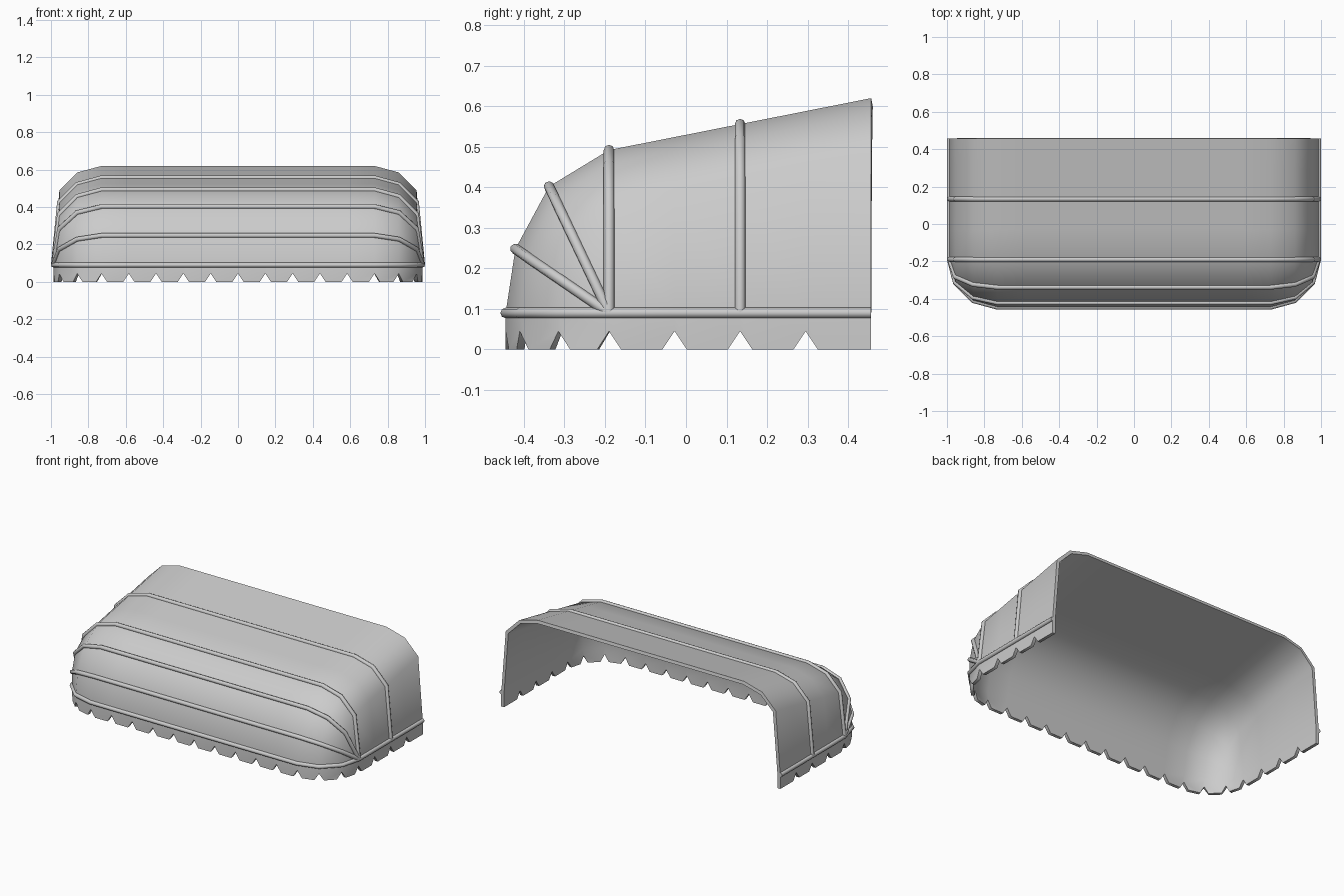
import bpy, bmesh, math
from mathutils import Vector

cube = bpy.data.objects.get("Cube")
if cube:
    bpy.data.objects.remove(cube, do_unlink=True)

grey = bpy.data.materials.new("canvas_grey")
grey.diffuse_color = (0.6, 0.6, 0.6, 1)
grey.use_nodes = True
grey.node_tree.nodes["Principled BSDF"].inputs["Base Color"].default_value = (0.6, 0.6, 0.6, 1)

BASE_Z, PIVOT_Y, FRONT_Y, BACK_Y = 0.09, -0.19, -0.445, 0.457
NOTCH_H, NOTCH_W = 0.045, 0.03
RIB_R = 0.013
SPANS = 10           # valance teeth along the front
CORNER = [(0.987, None), (0.955, 0.13), (0.86, 0.035)]   # x, drop below the crown


def arch(foot, crown):
    """Rounded hoop from the +x foot over the crown to the -x foot."""
    foot, crown = Vector((0, *foot)), Vector((0, *crown))
    rise = crown - foot
    side = []
    for x, drop in CORNER:
        k = 0 if drop is None else 1 - drop / rise.length
        side.append(foot + rise * k + Vector((x, 0, 0)))
    top = [crown + Vector((0.73 * (1 - 2 * i / SPANS), 0, 0)) for i in range(SPANS + 1)]
    return side + top + [Vector((-p.x, p.y, p.z)) for p in reversed(side)]


def crown_height(y):
    return 0.492 + (y - PIVOT_Y) / (BACK_Y - PIVOT_Y) * 0.128


# Hoops: upright ones from the back to the pivot, then fanned ones
hoops = []
for i in range(5):
    y = BACK_Y + (PIVOT_Y - BACK_Y) * i / 4
    hoops.append(arch((y, BASE_Z), (y, crown_height(y))))
for crown in [(-0.338, 0.402), (-0.421, 0.248), (FRONT_Y, BASE_Z)]:
    hoops.append(arch((PIVOT_Y, BASE_Z), crown))

# Lower outline: side, rounded front, other side
left_side = [h[0] for h in hoops[:4]]
outline = left_side + hoops[-1] + [h[-1] for h in reversed(hoops[:4])]

# Canopy and valance as one sheet
bm = bmesh.new()
welded = {}


def vert(p):
    key = tuple(round(c, 4) for c in p)
    if key not in welded:
        welded[key] = bm.verts.new(p)
    return welded[key]


def face(points):
    verts = list(dict.fromkeys(vert(p) for p in points))
    if len(verts) > 2:
        bm.faces.new(verts)


for a, b in zip(hoops, hoops[1:]):
    for j in range(len(a) - 1):
        face([a[j], a[j + 1], b[j + 1], b[j]])


def at_height(p, z):
    return Vector((p.x, p.y, z))


last = len(outline) - 2
for i, (p, q) in enumerate(zip(outline, outline[1:])):
    step = (q - p).normalized() * NOTCH_W
    tooth = [p, q]
    if i < last:
        tooth += [at_height(q, NOTCH_H), at_height(q - step, 0)]
    else:
        tooth.append(at_height(q, 0))
    if i > 0:
        tooth += [at_height(p + step, 0), at_height(p, NOTCH_H)]
    else:
        tooth.append(at_height(p, 0))
    face(tooth)

mesh = bpy.data.meshes.new("awning_canopy")
bm.to_mesh(mesh)
bm.free()
canopy = bpy.data.objects.new("awning_canopy", mesh)
bpy.context.collection.objects.link(canopy)
mesh.materials.append(grey)
solid = canopy.modifiers.new("thickness", 'SOLIDIFY')
solid.thickness = 0.02
solid.offset = -1
solid.use_even_offset = True


def finish(obj, angle):
    bpy.ops.object.select_all(action='DESELECT')
    obj.select_set(True)
    bpy.context.view_layer.objects.active = obj
    bpy.ops.object.convert(target='MESH')
    bpy.ops.object.shade_smooth_by_angle(angle=math.radians(angle))


finish(canopy, 60)


# Frame ribs as capped tubes
def rib(name, path):
    curve = bpy.data.curves.new(name, 'CURVE')
    curve.dimensions = '3D'
    curve.bevel_depth = RIB_R
    curve.bevel_resolution = 2
    curve.use_fill_caps = True
    spline = curve.splines.new('POLY')
    spline.points.add(len(path) - 1)
    for point, p in zip(spline.points, path):
        point.co = (*p, 1)
    curve.materials.append(grey)
    obj = bpy.data.objects.new(name, curve)
    bpy.context.collection.objects.link(obj)
    finish(obj, 50)


rib("base_rail", outline)
for name, index in [("rear_rib", 2), ("main_rib", 4), ("upper_fan_rib", 5), ("lower_fan_rib", 6)]:
    rib(name, hoops[index])
